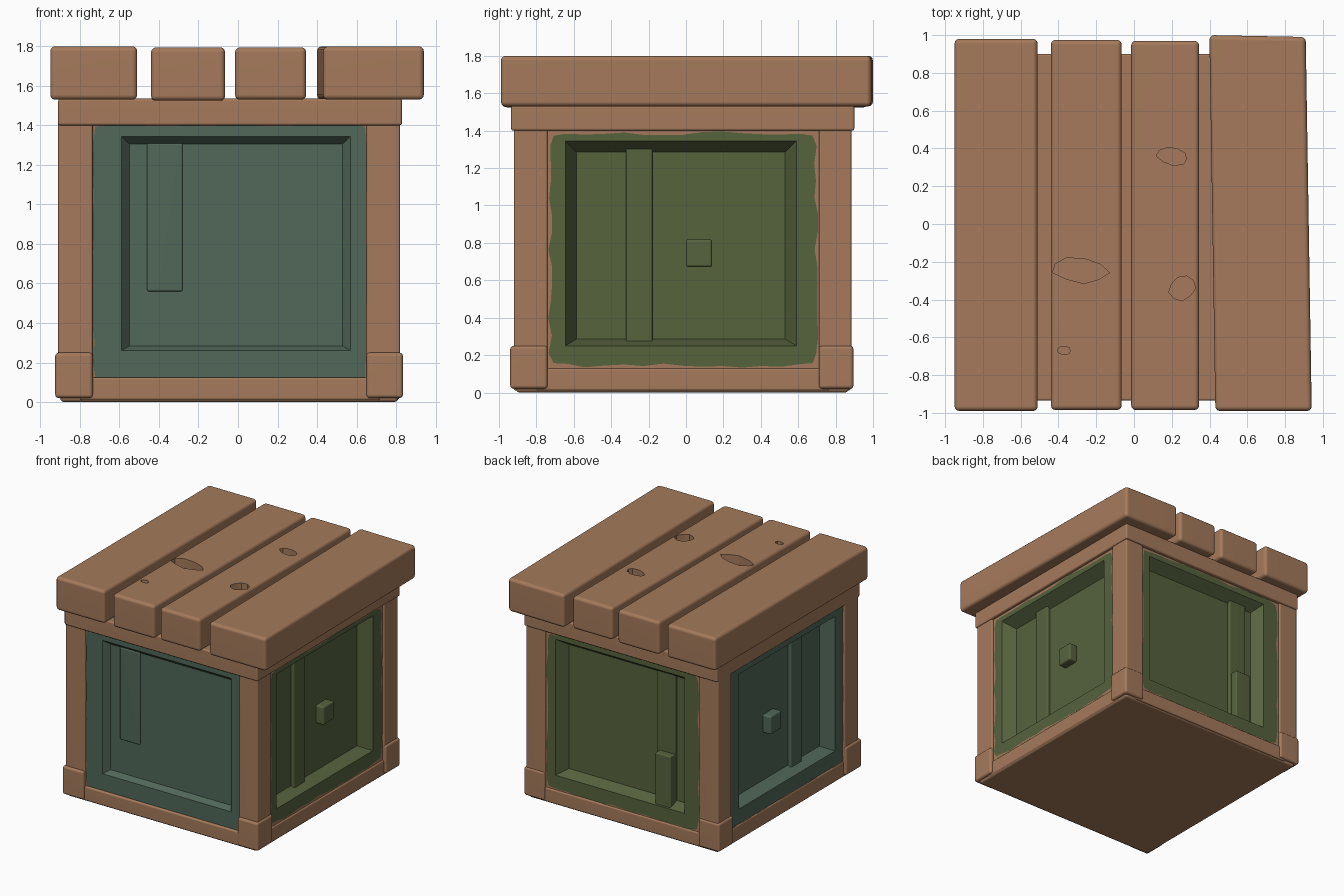
import bpy, bmesh, math, random
from mathutils import Vector

random.seed(4)
cube = bpy.data.objects.get("Cube")
if cube:
    bpy.data.objects.remove(cube)


def material(name, rgb):
    m = bpy.data.materials.new(name)
    m.use_nodes = True
    m.diffuse_color = (*rgb, 1)
    m.node_tree.nodes["Principled BSDF"].inputs["Base Color"].default_value = (*rgb, 1)
    return m


WOOD = material("warm wood", (0.376, 0.195, 0.105))
TEAL = material("teal paint", (0.082, 0.138, 0.098))
OLIVE = material("olive paint", (0.093, 0.125, 0.048))


def finish(name, bm, mat):
    me = bpy.data.meshes.new(name)
    bm.to_mesh(me)
    bm.free()
    me.materials.append(mat)
    ob = bpy.data.objects.new(name, me)
    bpy.context.collection.objects.link(ob)
    return ob


def smooth(ob):
    ob.data.polygons.foreach_set("use_smooth", [True] * len(ob.data.polygons))
    ob.data.set_sharp_from_angle(angle=math.radians(35))
    ob.modifiers.new("even_normals", "WEIGHTED_NORMAL").keep_sharp = True


def box(name, a, b, mat=WOOD, bevel=0.012, warp=None):
    """Bevelled box between two corners; warp moves each corner."""
    lo = Vector(min(p, q) for p, q in zip(a, b))
    hi = Vector(max(p, q) for p, q in zip(a, b))
    bm = bmesh.new()
    bmesh.ops.create_cube(bm, size=1)
    for v in bm.verts:
        v.co = Vector(h if c > 0 else l for c, l, h in zip(v.co, lo, hi))
        if warp:
            v.co += Vector(warp(v.co))
    bmesh.ops.bevel(bm, geom=bm.edges[:], offset=bevel, segments=3,
                    profile=0.5, affect="EDGES")
    ob = finish(name, bm, mat)
    smooth(ob)
    return ob


# Floor, base rails and upper frame
box("floor", (-0.9, -0.91, 0), (0.81, 0.87, 0.08), bevel=0.02)
for name, y0, y1 in (("front", -0.92, -0.8), ("back", 0.77, 0.88)):
    box(name + "_base_rail", (-0.8, y0, 0.01), (0.72, y1, 0.125))
for name, x0, x1 in (("left", 0.70, 0.815), ("right", -0.9, -0.78)):
    box(name + "_base_rail", (x0, -0.8, 0.01), (x1, 0.77, 0.13))
box("upper_frame", (-0.91, -0.935, 1.4), (0.83, 0.9, 1.535))

# Corner posts with foot blocks
for xn, x0, x1, s in (("right", -0.91, -0.735, -1), ("left", 0.65, 0.82, 1)):
    for yn, y0, y1, t in (("front", -0.92, -0.74, -1), ("back", 0.71, 0.885, 1)):
        label = yn + "_" + xn
        box(label + "_post", (x0, y0, 0.1), (x1, y1, 1.42))
        box(label + "_foot_block", (x0 + min(s, 0) * 0.015, y0 - (t < 0) * 0.02, 0.02),
            (x1 + max(s, 0) * 0.015, y1 + (t > 0) * 0.01, 0.25), bevel=0.018)

# Side panels: a border, a sloped reveal and a sunken floor
PLACE = {
    "front": lambda u, z, d: (u, -0.9 + d, z),
    "back": lambda u, z, d: (u, 0.865 - d, z),
    "left": lambda u, z, d: (0.8 - d, u, z),
    "right": lambda u, z, d: (-0.89 + d, u, z),
}
OUT = {"front": (0, -1, 0), "back": (0, 1, 0), "left": (1, 0, 0), "right": (-1, 0, 0)}


def rect(u0, u1, z0, z1):
    return [(u0, z0), (u1, z0), (u1, z1), (u0, z1)]


def face_out(bm, side):
    bm.normal_update()
    for f in bm.faces:
        if f.normal.dot(Vector(OUT[side])) < 0:
            f.normal_flip()


def panel(side, outer, recess, depth, slope, mat):
    u0, u1, z0, z1 = recess
    floor = (u0 + slope, u1 - slope, z0 + slope * 0.6, z1 - slope)
    bm = bmesh.new()
    rings = [[bm.verts.new(PLACE[side](u, z, d)) for u, z in rect(*r)]
             for r, d in ((outer, 0), (recess, 0), (floor, depth))]
    for a, b in zip(rings, rings[1:]):
        for i in range(4):
            j = (i + 1) % 4
            bm.faces.new((a[i], a[j], b[j], b[i]))
    bm.faces.new(rings[-1])
    face_out(bm, side)
    finish(side + "_panel", bm, mat)


def worn_edge(side, outer, width):
    """Thin ragged rim of bare wood around a painted panel."""
    corners = rect(*outer)
    mid = Vector(((outer[0] + outer[1]) / 2, (outer[2] + outer[3]) / 2))
    steps = 14
    bm = bmesh.new()
    outs, ins = [], []
    for i in range(4):
        a, b = Vector(corners[i]), Vector(corners[(i + 1) % 4])
        for k in range(steps):
            p = a.lerp(b, k / steps)
            w = width * random.uniform(0.35, 1)
            n = Vector((0, 1)) if i == 0 else Vector((-1, 0)) if i == 1 else \
                Vector((0, -1)) if i == 2 else Vector((1, 0))
            q = p + n * w if k else p + (mid - p).normalized() * width * 1.6
            outs.append(bm.verts.new(PLACE[side](p.x, p.y, -0.004)))
            ins.append(bm.verts.new(PLACE[side](q.x, q.y, -0.004)))
    for i in range(len(outs)):
        j = (i + 1) % len(outs)
        bm.faces.new((outs[i], outs[j], ins[j], ins[i]))
    face_out(bm, side)
    finish(side + "_worn_edge", bm, WOOD)


def on_panel(name, side, u0, u1, z0, z1, d0, d1, mat, bevel=0.01):
    box(name, PLACE[side](u0, z0, d0), PLACE[side](u1, z1, d1), mat, bevel)


wide = (-0.74, 0.66, 0.11, 1.41)
deep = (-0.75, 0.72, 0.12, 1.41)
panel("front", wide, (-0.59, 0.57, 0.26, 1.345), 0.05, 0.04, TEAL)
panel("back", wide, (-0.59, 0.57, 0.24, 1.345), 0.09, 0.06, OLIVE)
worn_edge("front", wide, 0.014)
worn_edge("back", wide, 0.03)
on_panel("front_batten", "front", -0.46, -0.28, 0.56, 1.31, 0.06, 0.036, TEAL)
on_panel("back_batten", "back", -0.46, -0.3, 0.25, 1.32, 0.1, 0.065, OLIVE)
on_panel("back_lower_batten", "back", -0.46, -0.32, 0.18, 0.66, 0.1, 0.01, OLIVE)

for side, mat in (("left", OLIVE), ("right", TEAL)):
    panel(side, deep, (-0.645, 0.59, 0.25, 1.345), 0.1, 0.06, mat)
    worn_edge(side, deep, 0.035 if side == "left" else 0.016)
    on_panel(side + "_batten", side, -0.32, -0.18, 0.26, 1.31, 0.11, 0.07, mat)
    on_panel(side + "_knob", side, 0, 0.14, 0.67, 0.82, 0.11, 0.03, mat, 0.015)

# Lid planks, the last one slightly skewed
planks = [
    box("lid_plank_1", (-0.95, -0.99, 1.53), (-0.51, 0.98, 1.8), bevel=0.025),
    box("lid_plank_2", (-0.44, -0.985, 1.525), (-0.065, 0.975, 1.795), bevel=0.025),
    box("lid_plank_3", (-0.015, -0.985, 1.53), (0.345, 0.97, 1.795), bevel=0.025),
    box("lid_plank_4", (0.415, -0.99, 1.53), (0.925, 0.99, 1.8), bevel=0.025,
        warp=lambda c: (-0.016 * c.y, 0.01 if c.y > 0 and c.x < 0.6 else 0, 0)),
]


# Worn pits cut into the two middle planks
def pit(plank, x, y, w, h, turn):
    bm = bmesh.new()
    n = 9
    ring = []
    for i in range(n):
        a = math.tau * i / n
        r = random.uniform(0.9, 1.1)
        p, q = w / 2 * r * math.cos(a), h / 2 * r * math.sin(a)
        c, s = math.cos(turn), math.sin(turn)
        ring.append(bm.verts.new((x + p * c - q * s, y + p * s + q * c, 1.72)))
    base = bm.faces.new(ring)
    top = bmesh.ops.extrude_face_region(bm, geom=[base])["geom"]
    for v in top:
        if isinstance(v, bmesh.types.BMVert):
            v.co.z = 1.9
    bmesh.ops.recalc_face_normals(bm, faces=bm.faces[:])
    cutter = finish("pit_cutter", bm, WOOD)
    cutter.hide_render = True
    plank.modifiers.clear()
    cut = plank.modifiers.new("pit", "BOOLEAN")
    cut.operation, cut.object, cut.solver = "DIFFERENCE", cutter, "EXACT"
    deps = bpy.context.evaluated_depsgraph_get()
    plank.data = bpy.data.meshes.new_from_object(plank.evaluated_get(deps))
    plank.modifiers.clear()
    bpy.data.objects.remove(cutter)
    smooth(plank)


pit(planks[1], -0.285, -0.245, 0.29, 0.13, -0.08)
pit(planks[1], -0.37, -0.67, 0.07, 0.045, 0)
pit(planks[2], 0.2, 0.36, 0.16, 0.09, -0.2)
pit(planks[2], 0.255, -0.34, 0.14, 0.12, 0.6)
